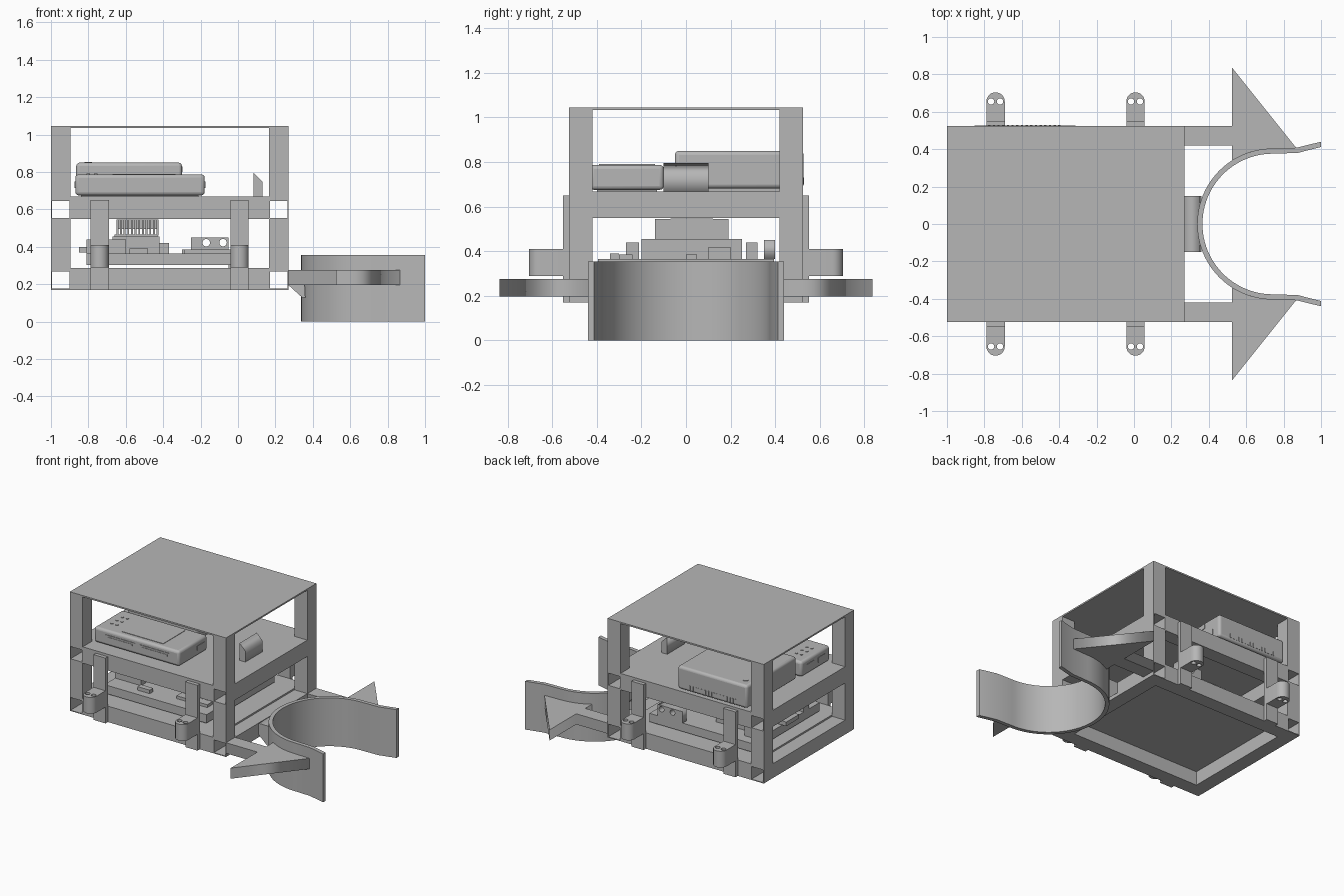
import bpy, bmesh, math
from mathutils import Matrix

cube = bpy.data.objects.get("Cube")
if cube:
    bpy.data.objects.remove(cube, do_unlink=True)

GREY = bpy.data.materials.new("plain_grey")
GREY.use_nodes = True
GREY.diffuse_color = (0.47, 0.47, 0.47, 1)
GREY.node_tree.nodes["Principled BSDF"].inputs["Base Color"].default_value = GREY.diffuse_color


def add_object(name, mesh):
    obj = bpy.data.objects.new(name, mesh)
    mesh.materials.clear()
    mesh.materials.append(GREY)
    bpy.context.collection.objects.link(obj)
    return obj


def boxes(name, spans):
    """One object made of boxes, each given as x, y and z ranges."""
    bm = bmesh.new()
    for xs, ys, zs in spans:
        mid = [(a + b) / 2 for a, b in (xs, ys, zs)]
        size = [b - a for a, b in (xs, ys, zs)]
        bmesh.ops.create_cube(bm, size=1, matrix=Matrix.Translation(mid) @ Matrix.Diagonal((*size, 1)))
    mesh = bpy.data.meshes.new(name)
    bm.to_mesh(mesh)
    bm.free()
    return add_object(name, mesh)


def plate(name, outlines, depth, matrix=Matrix(), smooth=False):
    """Extrude a filled outline (later outlines are holes) from 0 up to depth."""
    curve = bpy.data.curves.new(name, "CURVE")
    curve.dimensions, curve.fill_mode, curve.extrude = "2D", "BOTH", depth / 2
    for points in outlines:
        spline = curve.splines.new("POLY")
        spline.points.add(len(points) - 1)
        for p, (x, y) in zip(spline.points, points):
            p.co = (x, y, 0, 1)
        spline.use_cyclic_u = True
    temp = bpy.data.objects.new(name, curve)
    mesh = bpy.data.meshes.new_from_object(temp)
    bpy.data.objects.remove(temp, do_unlink=True)
    mesh.transform(matrix @ Matrix.Translation((0, 0, depth / 2)))
    bm = bmesh.new()
    bm.from_mesh(mesh)
    bmesh.ops.remove_doubles(bm, verts=bm.verts, dist=0.0001)
    bmesh.ops.recalc_face_normals(bm, faces=bm.faces)
    bm.to_mesh(mesh)
    bm.free()
    obj = add_object(name, mesh)
    if smooth:
        shade(obj)
    return obj


def shade(obj):
    bpy.ops.object.select_all(action="DESELECT")
    obj.select_set(True)
    bpy.context.view_layer.objects.active = obj
    bpy.ops.object.shade_smooth_by_angle(angle=math.radians(30))


def arc(cx, cy, r, start, end, n):
    angles = [math.radians(start + (end - start) * i / n) for i in range(n + 1)]
    return [(cx + r * math.cos(a), cy + r * math.sin(a)) for a in angles]


def circle(cx, cy, r):
    return arc(cx, cy, r, 0, 345, 23)


def bevel(obj, width, segments=3):
    mod = obj.modifiers.new("rounded_edges", "BEVEL")
    mod.width, mod.segments = width, segments
    shade(obj)


def at(x, y, z):
    return Matrix.Translation((x, y, z))


UPRIGHT = Matrix.Rotation(math.pi / 2, 4, "X")   # profile in x and z, depth toward -y

# Frame dimensions
X0, X1, Y, RAIL = -1.0, 0.27, 0.525, 0.105
IN0, IN1, YIN = X0 + RAIL, X1 - RAIL, Y - RAIL
LEVELS = [(0.17, 0.275), (0.548, 0.65)]

# Corner posts, interrupted by the open rail ends
posts = [(xs, ys, zs) for xs in ((X0, IN0), (IN1, X1)) for ys in ((-Y, -YIN), (YIN, Y))
         for zs in ((0.275, 0.548), (0.65, 1.04))]
boxes("corner_posts", posts)

# Front and back rails, and open-ended square tubes along the sides
WALL = 0.006
for z0, z1 in LEVELS:
    boxes("cross_rails", [((IN0, IN1), ys, (z0, z1)) for ys in ((-Y, -YIN), (YIN, Y))])
    for x0, x1 in ((X0, IN0), (IN1, X1)):
        boxes("side_tube", [((x0, x0 + WALL), (-Y, Y), (z0, z1)), ((x1 - WALL, x1), (-Y, Y), (z0, z1)),
                            ((x0, x1), (-Y, Y), (z0, z0 + WALL)), ((x0, x1), (-Y, Y), (z1 - WALL, z1))])

# Shelves and roof
boxes("lower_shelf", [((IN0, IN1), (-Y, Y), (0.272, 0.287))])
boxes("upper_shelf", [((IN0, IN1), (-Y, Y), (0.65, 0.668)), ((X0, X1), (-YIN, YIN), (0.65, 0.668))])
boxes("roof", [((X0, X1), (-Y, Y), (1.034, 1.045))])

# Mounting straps with rounded two-hole tabs
for side in (-1, 1):
    for cx in (-0.74, 0.008):
        ys = sorted((side * Y, side * 0.552))
        boxes("mounting_strap", [((cx - 0.049, cx + 0.049), ys, (0.17, 0.65))])
        outline = [(-0.049, 0.55)] + arc(0, 0.655, 0.049, 180, 0, 16) + [(0.049, 0.55)]
        holes = [circle(x, 0.655, 0.017) for x in (-0.024, 0.024)]
        plate("mounting_tab", [[(x, y * side) for x, y in ring] for ring in [outline] + holes],
              0.12, at(cx, 0, 0.29), smooth=True)

# Curved gripper with flared ends
outer = [(1, 0.44), (0.87, 0.408)] + arc(0.742, 0, 0.404, 90, 270, 48) + [(0.87, -0.408), (1, -0.44)]
inner = [(1, -0.412), (0.875, -0.38)] + arc(0.742, 0, 0.376, 270, 90, 48) + [(0.875, 0.38), (1, 0.412)]
plate("curved_gripper", [outer + inner], 0.355, smooth=True)

# Arrow-shaped arms on both sides
arrow = [(X1, 0.42), (0.525, 0.42), (0.525, 0.342), (0.62, 0.386), (0.742, 0.4), (0.873, 0.4),
         (0.525, 0.835), (0.525, Y), (X1, Y)]
for side in (-1, 1):
    plate("arrow_arm", [[(x, y * side) for x, y in arrow]], 0.078, at(0, 0, 0.197))

# Gusset joining the frame to the gripper
gusset = [(X1, 0.275), (0.352, 0.275), (0.36, 0.13), (0.342, 0.13), (X1, 0.195)]
plate("gusset", [gusset], 0.3, at(0, 0.15, 0) @ UPRIGHT)

# Circuit board on standoffs
boxes("circuit_board", [((-0.81, 0.02), (-0.395, 0.395), (0.302, 0.364))])
boxes("standoffs", [((x - 0.02, x + 0.02), (y - 0.02, y + 0.02), (0.285, 0.31))
                    for x in (-0.76, -0.03) for y in (-0.35, 0.35)])
boxes("board_connectors", [
    ((-0.81, -0.6), (-0.27, -0.21), (0.36, 0.44)), ((-0.85, -0.74), (-0.1, 0.05), (0.37, 0.4)),
    ((-0.58, -0.48), (-0.34, -0.3), (0.36, 0.39)), ((-0.29, -0.04), (-0.3, -0.24), (0.36, 0.385)),
    ((-0.8, -0.7), (0.27, 0.32), (0.36, 0.44)), ((-0.3, -0.2), (0, 0.05), (0.36, 0.385)),
    ((-0.45, -0.37), (0.1, 0.2), (0.36, 0.42))])

# Upright bracket with two round holes
bracket = [(-0.25, 0.364), (-0.05, 0.364), (-0.05, 0.45), (-0.25, 0.45)]
plate("bracket_plate", [bracket, circle(-0.17, 0.422, 0.02), circle(-0.08, 0.422, 0.02)],
      0.05, at(0, 0.4, 0) @ UPRIGHT)

# Cooler: base block with a row of fins
boxes("cooler_base", [((-0.67, -0.42), (-0.2, 0.25), (0.36, 0.455)),
                      ((-0.66, -0.43), (-0.14, 0.19), (0.455, 0.465))])
boxes("cooler_fins", [((-0.65 + i * 0.0195, -0.64 + i * 0.0195), (-0.14, 0.19), (0.46, 0.545))
                      for i in range(12)])
boxes("cooler_cap", [((-0.65, -0.425), (-0.07, 0.12), (0.495, 0.547))])

# Front device with slots, screen, buttons and side sockets
bevel(boxes("front_device", [((-0.87, -0.178), (-0.43, -0.1), (0.675, 0.787))]), 0.018)
boxes("device_foot", [((-0.84, -0.21), (-0.4, -0.13), (0.667, 0.678))])
boxes("device_screen", [((-0.67, -0.335), (-0.39, -0.14), (0.785, 0.79))])
for x0 in (-0.78, -0.495):
    boxes("slot_frame", [((x0, x0 + 0.245), (-0.434, -0.428), (0.72, 0.755))])
    boxes("slot_bar", [((x0 + 0.02, x0 + 0.225), (-0.437, -0.43), (0.732, 0.743))])
for i in range(6):
    x, y = -0.8 + 0.04 * (i % 2), -0.32 + 0.06 * (i // 2)
    plate("device_button", [circle(x, y, 0.01)], 0.005, at(0, 0, 0.786))
boxes("device_sockets", [((-0.181, -0.175), (-0.22, -0.13), (0.715, 0.75)),
                         ((-0.873, -0.867), (-0.37, -0.29), (0.715, 0.75)),
                         ((-0.873, -0.867), (-0.24, -0.16), (0.715, 0.75))])

# Rear computer with side ports and a row of vents
bevel(boxes("rear_computer", [((-0.865, -0.3), (-0.05, 0.527), (0.682, 0.85))]), 0.018)
boxes("computer_foot", [((-0.82, -0.35), (0, 0.48), (0.667, 0.684))])
ports = [((0.1, 0.24), (0.8, 0.83)), ((0.25, 0.38), (0.8, 0.83)), ((0.2, 0.27), (0.725, 0.775)),
         ((0.29, 0.36), (0.74, 0.765)), ((0.29, 0.36), (0.7, 0.725)), ((0.39, 0.46), (0.7, 0.76))]
boxes("computer_ports", [((-0.303, -0.296), ys, zs) for ys, zs in ports])
boxes("computer_vents", [((-0.78 + i * 0.025, -0.768 + i * 0.025), (0.522, 0.53), (0.7, 0.73))
                         for i in range(16)])
plate("power_button", [circle(-0.8, 0.45, 0.02)], 0.005, at(0, 0, 0.848))

# Slant-topped sensor block on the upper shelf
wedge = [(0.083, 0.66), (0.13, 0.66), (0.13, 0.748), (0.083, 0.795)]
plate("sensor_block", [wedge], 0.2, at(0, 0.1, 0) @ UPRIGHT)
